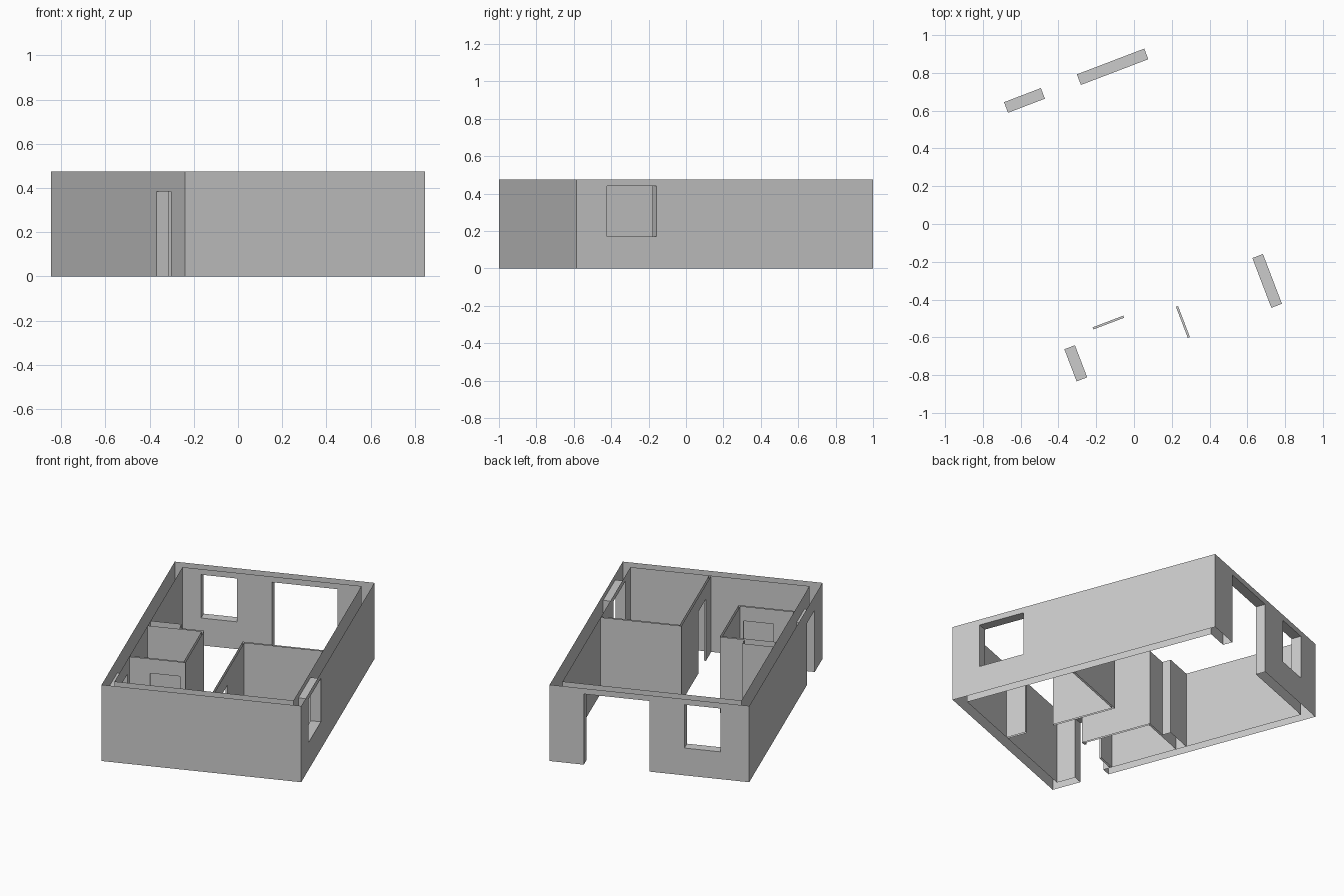
import bpy, bmesh, math
from mathutils import Vector

if "Cube" in bpy.data.objects:
    bpy.data.objects.remove(bpy.data.objects["Cube"], do_unlink=True)

H = 0.475                      # wall height
TURN = math.radians(20.9)      # plan rotation
W, L = 0.581, 0.848            # outer half sizes
IW, IL = 0.521, 0.788          # inner half sizes
T = 0.012                      # partition thickness
DOOR, HEAD, SILL = 0.385, 0.44, 0.17

plaster = bpy.data.materials.new("plaster_grey")
plaster.use_nodes = True
grey = (0.6, 0.6, 0.6, 1)
plaster.diffuse_color = grey
plaster.node_tree.nodes["Principled BSDF"].inputs["Base Color"].default_value = grey


def quad(bm, points, normal):
    face = bm.faces.new([bm.verts.new(p) for p in points])
    face.normal_update()
    if face.normal.dot(Vector(normal)) < 0:
        face.normal_flip()


def point(axis, offset, s, z):
    """axis 0: plane of constant x, axis 1: plane of constant y."""
    return (offset, s, z) if axis == 0 else (s, offset, z)


def sheet(bm, axis, offset, start, end, side, opening=None):
    """One upright wall surface, with an optional opening (s0, s1, z0, z1)."""
    patches = [(start, end, 0, H)]
    if opening:
        s0, s1, z0, z1 = opening
        patches = [(start, s0, 0, H), (s1, end, 0, H), (s0, s1, z1, H)]
        if z0 > 0:
            patches.append((s0, s1, 0, z0))
    normal = point(axis, side, 0, 0)
    for a, b, lo, hi in patches:
        quad(bm, [point(axis, offset, s, z) for s, z in
                  ((a, lo), (b, lo), (b, hi), (a, hi))], normal)


def lining(bm, axis, near, far, opening):
    """Jambs, head and sill between the two wall surfaces."""
    s0, s1, z0, z1 = opening
    for s, side in ((s0, 1), (s1, -1)):
        quad(bm, [point(axis, o, s, z) for o, z in
                  ((near, z0), (far, z0), (far, z1), (near, z1))],
             point(axis, 0, side, 0))
    for z, up in ((z1, -1), (z0, 1)):
        if z > 0:
            quad(bm, [point(axis, o, s, z) for o, s in
                      ((near, s0), (far, s0), (far, s1), (near, s1))], (0, 0, up))


def finish(bm, name):
    bmesh.ops.remove_doubles(bm, verts=bm.verts, dist=0.0005)
    mesh = bpy.data.meshes.new(name)
    bm.to_mesh(mesh)
    bm.free()
    mesh.materials.append(plaster)
    obj = bpy.data.objects.new(name, mesh)
    obj.rotation_euler.z = TURN
    bpy.context.collection.objects.link(obj)


# Outer walls, open above and below: axis, side, openings
outer = {
    "front_wall": (1, -1, []),
    "back_wall": (1, 1, [(-0.413, -0.204, SILL, HEAD), (0.0, 0.382, 0, HEAD)]),
    "left_wall": (0, 1, [(-0.674, -0.392, SILL, HEAD)]),
    "right_wall": (0, -1, [(-0.67, -0.488, 0, DOOR)]),
}
for name, (axis, side, openings) in outer.items():
    bm = bmesh.new()
    out, inn = (W, IW) if axis == 0 else (L, IL)
    span_out, span_in = (L, IL) if axis == 0 else (W, IW)
    for offset, span, facing in ((out, span_out, side), (inn, span_in, -side)):
        # Split the surface halfway between neighbouring openings
        cuts = [(a[1] + b[0]) / 2 for a, b in zip(openings, openings[1:])]
        ends = [-span] + cuts + [span]
        for i in range(len(ends) - 1):
            hole = openings[i] if openings else None
            sheet(bm, axis, side * offset, ends[i], ends[i + 1], facing, hole)
    for hole in openings:
        lining(bm, axis, side * inn, side * out, hole)
    finish(bm, name)

# Bedroom partitions: a side wall with a doorway, and a back wall
bm = bmesh.new()
bx, by = 0.051, -0.095
hole = (-0.665, -0.489, 0, DOOR)
sheet(bm, 0, bx, -IL, by, -1, hole)
sheet(bm, 0, bx + T, -IL, by - T, 1, hole)
lining(bm, 0, bx, bx + T, hole)
sheet(bm, 1, by, bx, IW, 1)
sheet(bm, 1, by - T, bx + T, IW, -1)
finish(bm, "bedroom_partitions")

# Bathroom partitions: front wall with a doorway, side wall and back wall
bm = bmesh.new()
cx, front, back = -0.195, -0.445, -0.006
shaft_x, shaft_y = -0.34, 0.048
hole = (-0.4, -0.226, 0, DOOR)
sheet(bm, 1, front, -IW, cx, -1, hole)
sheet(bm, 1, front + T, -IW, cx - T, 1, hole)
lining(bm, 1, front, front + T, hole)
sheet(bm, 0, cx, front, back, 1)
sheet(bm, 0, cx - T, front + T, back - T, -1)
sheet(bm, 1, back, shaft_x, cx, 1)
sheet(bm, 1, back - T, -IW, cx - T, -1)
finish(bm, "bathroom_partitions")

# Shaft standing behind the bathroom
bm = bmesh.new()
sheet(bm, 0, shaft_x, back, shaft_y, 1)
sheet(bm, 1, shaft_y, -IW, shaft_x, 1)
finish(bm, "service_shaft")
